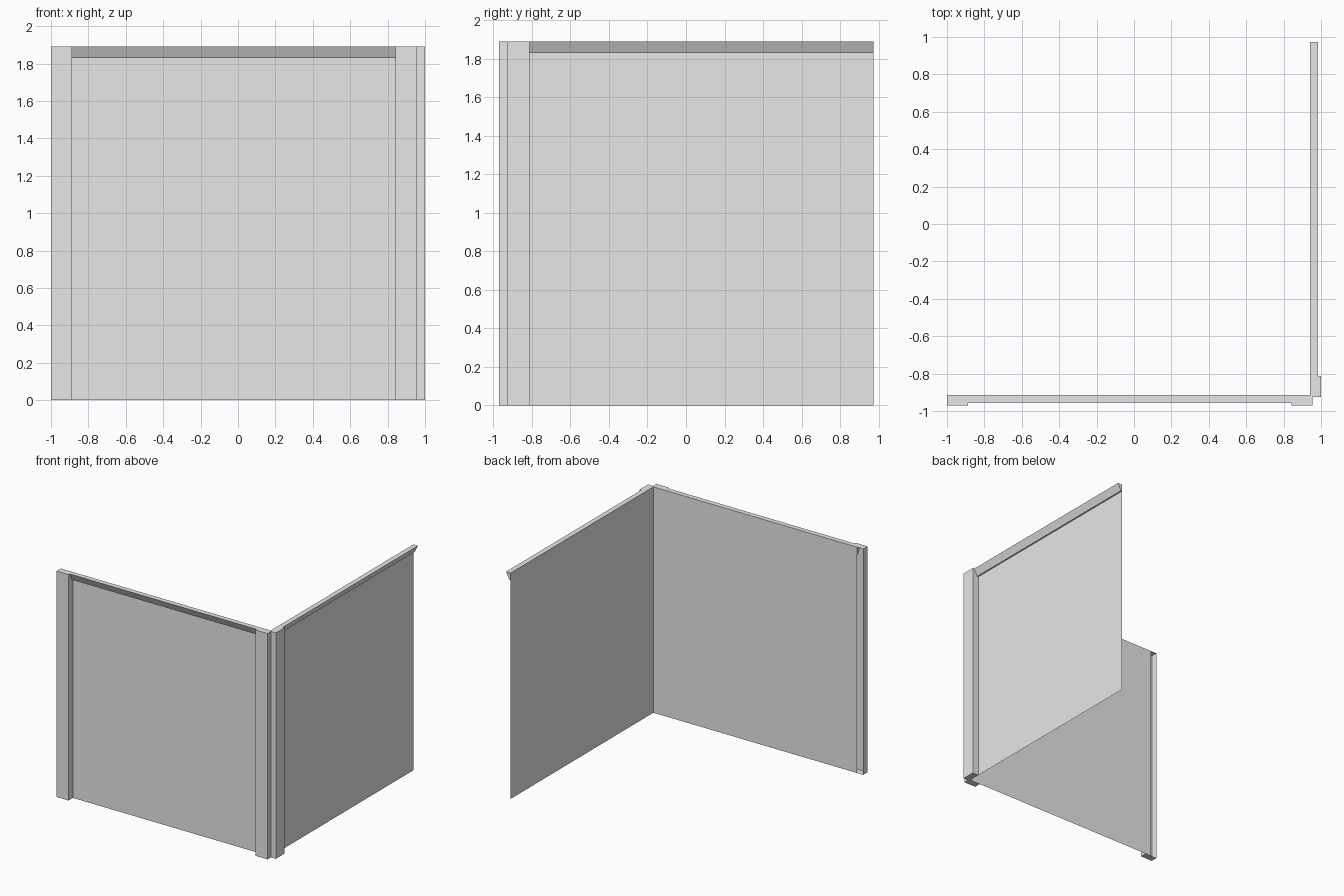
import bpy
import bmesh
import math
from mathutils import Matrix, Vector

cube = bpy.data.objects.get("Cube")
if cube:
    bpy.data.objects.remove(cube, do_unlink=True)

HEIGHT = 1.89
LENGTH = 1.887
POST_DEPTH = 0.057

grey = bpy.data.materials.new("plain grey")
grey.use_nodes = True
grey.diffuse_color = (0.8, 0.8, 0.8, 1)
grey.node_tree.nodes["Principled BSDF"].inputs["Base Color"].default_value = (0.8, 0.8, 0.8, 1)


def finish(name, bm, place):
    mesh = bpy.data.meshes.new(name)
    bm.to_mesh(mesh)
    bm.free()
    mesh.materials.append(grey)
    obj = bpy.data.objects.new(name, mesh)
    obj.matrix_world = place
    bpy.context.collection.objects.link(obj)


def panel(name, place):
    """Thin sheet in the wall plane, facing outward (local -y)."""
    bm = bmesh.new()
    corners = [(0, 0), (LENGTH, 0), (LENGTH, HEIGHT), (0, HEIGHT)]
    bm.faces.new([bm.verts.new((x, 0, z)) for x, z in corners])
    finish(name, bm, place)


def top_rail(name, place):
    """Overhanging rail with a slanted front and a narrow ledge below."""
    bm = bmesh.new()
    profile = [(0, HEIGHT), (-0.042, HEIGHT), (-0.012, 1.83), (0, 1.83)]
    end = bm.faces.new([bm.verts.new((0, y, z)) for y, z in profile])
    swept = bmesh.ops.extrude_face_region(bm, geom=[end], use_keep_orig=True)
    moved = [v for v in swept["geom"] if isinstance(v, bmesh.types.BMVert)]
    bmesh.ops.translate(bm, verts=moved, vec=(LENGTH, 0, 0))
    bmesh.ops.recalc_face_normals(bm, faces=bm.faces)
    # The sheet already closes the back
    bmesh.ops.delete(bm, geom=[f for f in bm.faces if f.normal.y > 0.9], context="FACES_ONLY")
    finish(name, bm, place)


def post(name, place, start, stop):
    """Hollow box post, open at the back."""
    bm = bmesh.new()
    bmesh.ops.create_cube(bm, size=1)
    bmesh.ops.scale(bm, verts=bm.verts, vec=(stop - start, POST_DEPTH, HEIGHT))
    bmesh.ops.translate(bm, verts=bm.verts,
                        vec=((start + stop) / 2, -POST_DEPTH / 2, HEIGHT / 2))
    bm.normal_update()
    bmesh.ops.delete(bm, geom=[f for f in bm.faces if f.normal.y > 0.9], context="FACES_ONLY")
    finish(name, bm, place)


# Two equal walls meeting at one corner
front = Matrix.Translation(Vector((-0.945, -0.914, 0)))
side = Matrix.Translation(Vector((0.942, -0.914, 0))) @ Matrix.Rotation(math.pi / 2, 4, "Z")
for label, place in (("front", front), ("left", side)):
    panel(label + "_wall_panel", place)
    top_rail(label + "_top_rail", place)

# Posts: one at the free end of the front wall, two at the corner
post("front_end_post", front, -0.055, 0.057)
post("front_corner_post", front, LENGTH - 0.101, LENGTH + 0.012)
post("left_corner_post", side, -0.012, 0.101)
